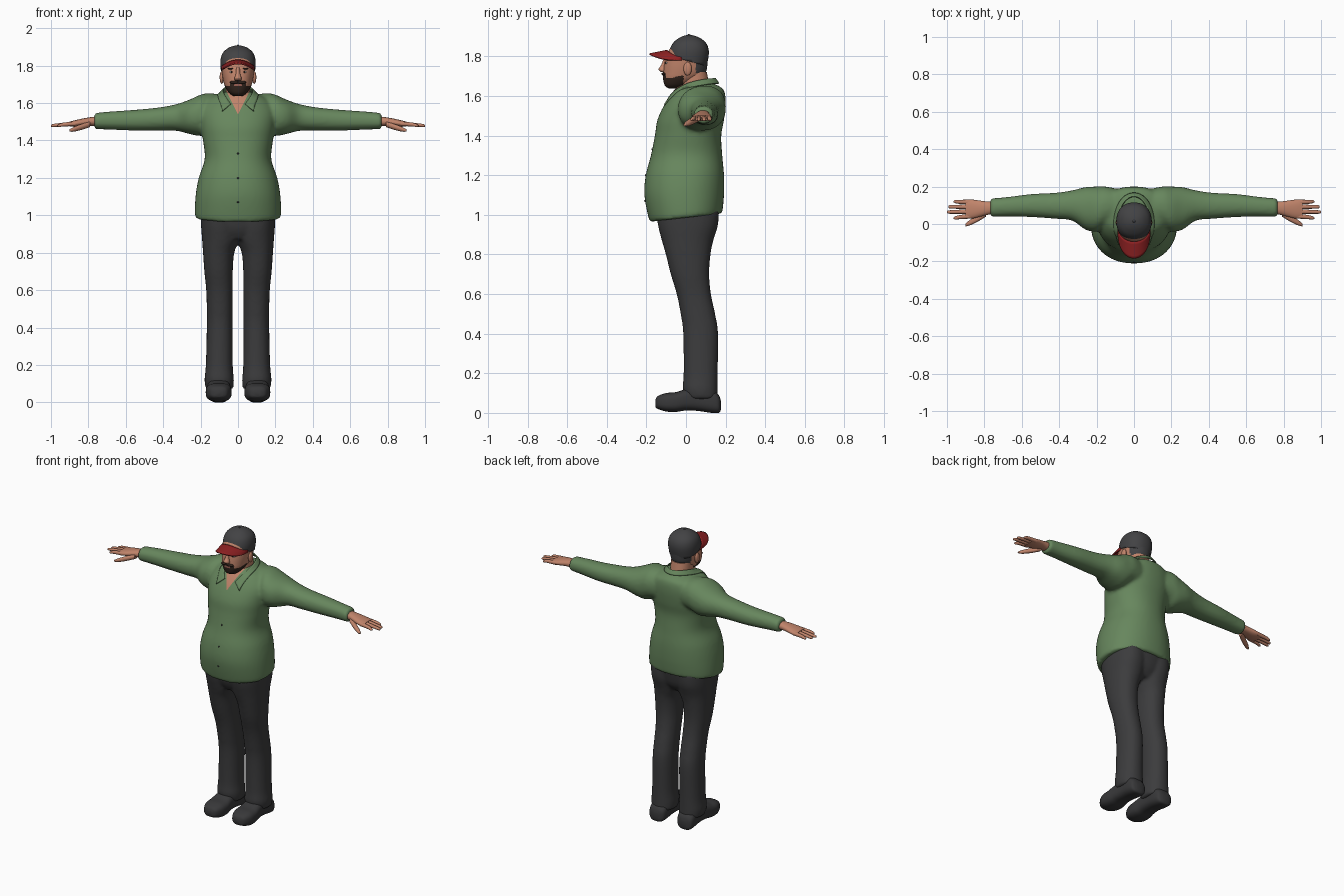
import bpy, bmesh, math
from mathutils import Vector, Matrix

if "Cube" in bpy.data.objects:
    bpy.data.objects.remove(bpy.data.objects["Cube"])


def material(name, r, g, b):
    m = bpy.data.materials.new(name)
    m.diffuse_color = (r, g, b, 1)
    m.use_nodes = True
    m.node_tree.nodes["Principled BSDF"].inputs["Base Color"].default_value = m.diffuse_color
    return m


GREEN = material("shirt green", .135, .24, .11)
CHARCOAL = material("trouser charcoal", .045, .045, .047)
CAP = material("cap grey", .055, .055, .058)
RED = material("brim red", .27, .015, .016)
SKIN = material("skin", .53, .23, .145)
BEARD = material("beard brown", .035, .02, .014)
LIP = material("lip", .33, .12, .09)
WHITE = material("eye white", .6, .57, .53)
SHOE = material("shoe grey", .04, .04, .042)


def loft(bm, axis, secs, seg=40, steps=5, power=2.2):
    """Skin closed rings (t, u0, u1, v0, v1), smoothly interpolated along an axis."""
    place = {'z': lambda t, u, v: (u, v, t), 'x': lambda t, u, v: (t, u, v),
             'y': lambda t, u, v: (u, t, v)}[axis]
    secs = [Vector(s) for s in secs]
    rows = []
    for i in range(len(secs) - 1):
        b, c = secs[i], secs[i + 1]
        a, d = secs[max(i - 1, 0)], secs[min(i + 2, len(secs) - 1)]
        for k in range(steps):
            s = k / steps
            rows.append(b + (c - a) * (.5 * s) + (a * 2 - b * 5 + c * 4 - d) * (.5 * s * s)
                        + (b * 3 - a - c * 3 + d) * (.5 * s ** 3))
    rows.append(secs[-1])
    rings = []
    for t, u0, u1, v0, v1 in rows:
        ring = []
        for k in range(seg):
            w = 2 * math.pi * k / seg
            cu = math.copysign(abs(math.cos(w)) ** (2 / power), math.cos(w))
            cv = math.copysign(abs(math.sin(w)) ** (2 / power), math.sin(w))
            ring.append(bm.verts.new(place(t, (u0 + u1) / 2 + (u1 - u0) / 2 * cu,
                                           (v0 + v1) / 2 + (v1 - v0) / 2 * cv)))
        rings.append(ring)
    for p, q in zip(rings, rings[1:]):
        for k in range(seg):
            n = (k + 1) % seg
            bm.faces.new((p[k], p[n], q[n], q[k]))
    bm.faces.new(rings[0])
    bm.faces.new(rings[-1])


def ball(bm, pos, radii):
    bmesh.ops.create_uvsphere(bm, u_segments=20, v_segments=12, radius=1,
                              matrix=Matrix.Translation(pos) @ Matrix.Diagonal((*radii, 1)))


def mirrored(bm):
    copy = bmesh.ops.duplicate(bm, geom=bm.verts[:] + bm.edges[:] + bm.faces[:])["geom"]
    for v in copy:
        if isinstance(v, bmesh.types.BMVert):
            v.co.x *= -1


def finish(name, bm, mats, rule=None, angle=50):
    bmesh.ops.recalc_face_normals(bm, faces=bm.faces)
    for f in bm.faces:
        f.smooth = True
        if rule:
            f.material_index = rule(f.calc_center_median())
    me = bpy.data.meshes.new(name)
    bm.to_mesh(me)
    bm.free()
    me.set_sharp_from_angle(angle=math.radians(angle))
    for m in mats:
        me.materials.append(m)
    ob = bpy.data.objects.new(name, me)
    bpy.context.collection.objects.link(ob)
    return ob


def fuse(bm, voxel=.011, rounds=4):
    """Merge overlapping closed volumes into one soft skin."""
    bmesh.ops.recalc_face_normals(bm, faces=bm.faces)
    ob = finish("fuse_helper", bm, [])
    r = ob.modifiers.new("remesh", 'REMESH')
    r.mode, r.voxel_size = 'VOXEL', voxel
    s = ob.modifiers.new("smooth", 'SMOOTH')
    s.factor, s.iterations = .5, rounds
    out = bmesh.new()
    out.from_object(ob, bpy.context.evaluated_depsgraph_get())
    bpy.data.objects.remove(ob)
    return out


# Shirt: sleeves and belly fused, with an open V at the throat
bm = bmesh.new()
loft(bm, 'x', [(.05, .0, .18, 1.46, 1.64), (.15, -.01, .2, 1.45, 1.652), (.2, -.04, .2, 1.425, 1.645),
               (.26, -.03, .197, 1.435, 1.618), (.33, .018, .18, 1.452, 1.594), (.42, .028, .167, 1.453, 1.577),
               (.55, .037, .16, 1.453, 1.564), (.68, .04, .144, 1.458, 1.555), (.768, .038, .137, 1.461, 1.547)])
mirrored(bm)
torso = [(.965, .218, -.175, .178), (.98, .23, -.188, .184), (1.1, .227, -.21, .192), (1.2, .21, -.203, .192),
         (1.3, .178, -.177, .183), (1.4, .187, -.157, .178), (1.48, .2, -.144, .192), (1.56, .205, -.107, .2),
         (1.62, .165, -.067, .195), (1.645, .11, -.045, .175), (1.662, .065, -.02, .14)]
loft(bm, 'z', [(z, -h, h, a, b) for z, h, a, b in torso], seg=56)
for v in bm.verts:  # hem rises toward the back
    v.co.z += max(0, 1.1 - v.co.z) / .13 * max(0, v.co.y + .18) * .11
bm = fuse(bm)
SLOPE, VBASE = .5, 1.54
for side in (1, -1):
    faces = [f for f in bm.faces if f.calc_center_median().y < .05
             and f.calc_center_median().z > 1.5 and abs(f.calc_center_median().x) < .11]
    geom = set(faces) | {e for f in faces for e in f.edges} | {v for f in faces for v in f.verts}
    bmesh.ops.bisect_plane(bm, geom=list(geom), plane_co=(0, 0, VBASE), plane_no=(side, 0, -SLOPE))
shirt = finish("shirt", bm, [GREEN, SKIN],
               lambda c: int(c.y < .03 and c.z > VBASE and abs(c.x) < SLOPE * (c.z - VBASE)))

# Collar: folded band that ends in two points
bm = bmesh.new()
N, rows = 40, []
for i in range(-N, N + 1):
    a = abs(i) / N
    th = math.radians(152) * i / N
    zi = 1.69 - .095 * a ** 3
    inner = Vector((.082 * math.sin(th), .025 + .125 * math.cos(th), zi))
    outer = Vector((.105 * math.sin(th) + math.copysign(.036 * a ** 6, i), .025 + .143 * math.cos(th) - .01 * a ** 6,
                    zi - .025 - .012 * a ** 4))
    rows.append([bm.verts.new(inner.lerp(outer, k / 4)) for k in range(5)])
for p, q in zip(rows, rows[1:]):
    for k in range(4):
        bm.faces.new((p[k], p[k + 1], q[k + 1], q[k]))
collar = finish("collar", bm, [GREEN])
wrap = collar.modifiers.new("wrap", 'SHRINKWRAP')
wrap.target, wrap.wrap_mode, wrap.offset = shirt, 'OUTSIDE', .005
collar.modifiers.new("thick", 'SOLIDIFY').thickness = .007

# Shirt buttons
bm = bmesh.new()
for z, y in ((1.07, -.207), (1.2, -.203), (1.33, -.17)):
    ball(bm, (0, y, z), (.005, .004, .005))
finish("buttons", bm, [CHARCOAL])

# Trousers
bm = bmesh.new()
loft(bm, 'z', [(.07, .025, .172, .0, .16), (.12, .022, .179, -.017, .16), (.2, .028, .172, -.012, .16),
               (.4, .028, .167, -.014, .162), (.5, .028, .167, -.027, .147), (.6, .028, .17, -.047, .126),
               (.7, .028, .18, -.077, .117), (.8, .02, .187, -.102, .124), (.87, -.005, .192, -.122, .138),
               (.95, -.01, .198, -.142, .162), (1.03, -.01, .2, -.15, .165)])
mirrored(bm)
loft(bm, 'z', [(.87, -.08, .08, -.1, .11), (.93, -.17, .17, -.132, .15), (1.03, -.2, .2, -.15, .17)])
finish("trousers", fuse(bm), [CHARCOAL])

# Shoes
bm = bmesh.new()
loft(bm, 'y', [(-.155, .08, .125, .03, .065), (-.142, .057, .15, .02, .085), (-.1, .038, .17, .007, .1),
               (-.05, .034, .172, .005, .105), (0, .04, .166, .012, .12), (.06, .042, .16, .01, .13),
               (.13, .043, .16, 0, .12), (.165, .053, .152, 0, .09), (.176, .08, .125, .015, .06)], power=2.8)
mirrored(bm)
finish("shoes", bm, [SHOE])

# Hands: palm, four fingers and thumb
bm = bmesh.new()
loft(bm, 'x', [(.74, .058, .118, 1.476, 1.53), (.8, .045, .122, 1.478, 1.523), (.86, .03, .13, 1.473, 1.511),
               (.9, .03, .13, 1.475, 1.501)], seg=24)
for y0, y1, tip in ((.042, .032, .965), (.067, .064, 1.0), (.092, .092, .993), (.117, .12, .965)):
    loft(bm, 'x', [(.87, y0 - .013, y0 + .013, 1.477, 1.502), (.93, (y0 + y1) / 2 - .011, (y0 + y1) / 2 + .011, 1.475, 1.496),
                   (tip - .01, y1 - .009, y1 + .009, 1.472, 1.488), (tip, y1 - .003, y1 + .003, 1.475, 1.481)], seg=14)
loft(bm, 'x', [(.79, .04, .08, 1.472, 1.502), (.84, .01, .045, 1.456, 1.487), (.88, -.008, .02, 1.447, 1.471),
               (.902, -.013, .0, 1.448, 1.459)], seg=16)
mirrored(bm)
finish("hands", bm, [SKIN])

# Neck
bm = bmesh.new()
loft(bm, 'z', [(.0 + z, -h, h, a, b) for z, h, a, b in
               ((1.58, .07, -.05, .13), (1.63, .066, -.035, .122), (1.72, .064, -.03, .105))])
finish("neck", bm, [SKIN])


# Head, with hair, beard and mouth coloured by region
def face_colour(c):
    if c.y > .05 and c.z > 1.715:
        return 1
    ax = abs(c.x)
    if c.y < -.06 and ax < .02 and 1.691 < c.z < 1.701:
        return 3
    if c.y < -.05 and ax < .042 and c.z < 1.722 - .25 * ax:
        return 2
    if c.y < -.012 and c.z < 1.69 + .25 * max(0, c.y + .075) and ax > .03:
        return 2
    return 2 if c.y < -.03 and c.z < 1.665 else 0


bm = bmesh.new()
head = [(1.637, .022, -.085, -.03), (1.645, .036, -.1, -.01), (1.66, .052, -.11, .02), (1.69, .07, -.116, .07),
        (1.72, .079, -.115, .1), (1.76, .085, -.11, .108), (1.8, .087, -.1, .108), (1.84, .08, -.08, .1),
        (1.88, .05, -.04, .07)]
loft(bm, 'z', [(z, -h, h, a, b) for z, h, a, b in head], seg=96, steps=8)
finish("head", bm, [SKIN, CAP, BEARD, LIP], face_colour)

# Nose and ears
bm = bmesh.new()
loft(bm, 'z', [(1.72, -.013, .013, -.125, -.1), (1.727, -.019, .019, -.134, -.1), (1.737, -.018, .018, -.138, -.1),
               (1.755, -.012, .012, -.126, -.095), (1.79, -.009, .009, -.112, -.09)], seg=20)
for s in (1, -1):
    ball(bm, (s * .087, .008, 1.737), (.011, .021, .034))
finish("nose_and_ears", bm, [SKIN])

# Eyes, pupils, brows and moustache
bm_eye, bm_dark = bmesh.new(), bmesh.new()
for s in (1, -1):
    ball(bm_eye, (s * .034, -.095, 1.766), (.013, .008, .006))
    ball(bm_dark, (s * .034, -.101, 1.766), (.005, .004, .005))
    ball(bm_dark, (s * .036, -.094, 1.784), (.02, .009, .005))
    ball(bm_dark, (s * .02, -.112, 1.711), (.025, .012, .008))
finish("eyes", bm_eye, [WHITE])
finish("brows_and_moustache", bm_dark, [BEARD])

# Cap crown, trimmed lower at the back
bm = bmesh.new()
crown = [(1.73, .086, -.082, .1), (1.8, .094, -.088, .114), (1.84, .092, -.08, .113), (1.87, .08, -.063, .099),
         (1.892, .056, -.036, .072), (1.904, .03, -.01, .043), (1.908, .008, .01, .022)]
loft(bm, 'z', [(z, -h, h, a, b) for z, h, a, b in crown], seg=48)
bmesh.ops.bisect_plane(bm, geom=bm.verts[:] + bm.edges[:] + bm.faces[:], plane_co=(0, -.09, 1.803),
                       plane_no=(0, .055, .205), clear_inner=True)
finish("cap_crown", bm, [CAP]).modifiers.new("thick", 'SOLIDIFY').thickness = .004

# Cap button
bm = bmesh.new()
ball(bm, (0, .015, 1.908), (.007, .007, .004))
finish("cap_button", bm, [CAP])

# Cap brim, arched from side to side
bm = bmesh.new()
rows = []
for i in range(25):
    u = math.sin(math.pi / 2 * (i / 12 - 1))
    rim = math.sqrt(max(0, 1 - u * u))
    rows.append([bm.verts.new((.089 * u, .0 - .075 * rim - .02 - .09 * k / 6 * rim ** .6,
                               1.833 - .018 * k / 6 - .036 * u * u)) for k in range(7)])
for p, q in zip(rows, rows[1:]):
    for k in range(6):
        bm.faces.new((p[k], p[k + 1], q[k + 1], q[k]))
bmesh.ops.remove_doubles(bm, verts=bm.verts, dist=.0005)
finish("cap_brim", bm, [RED]).modifiers.new("thick", 'SOLIDIFY').thickness = .008
